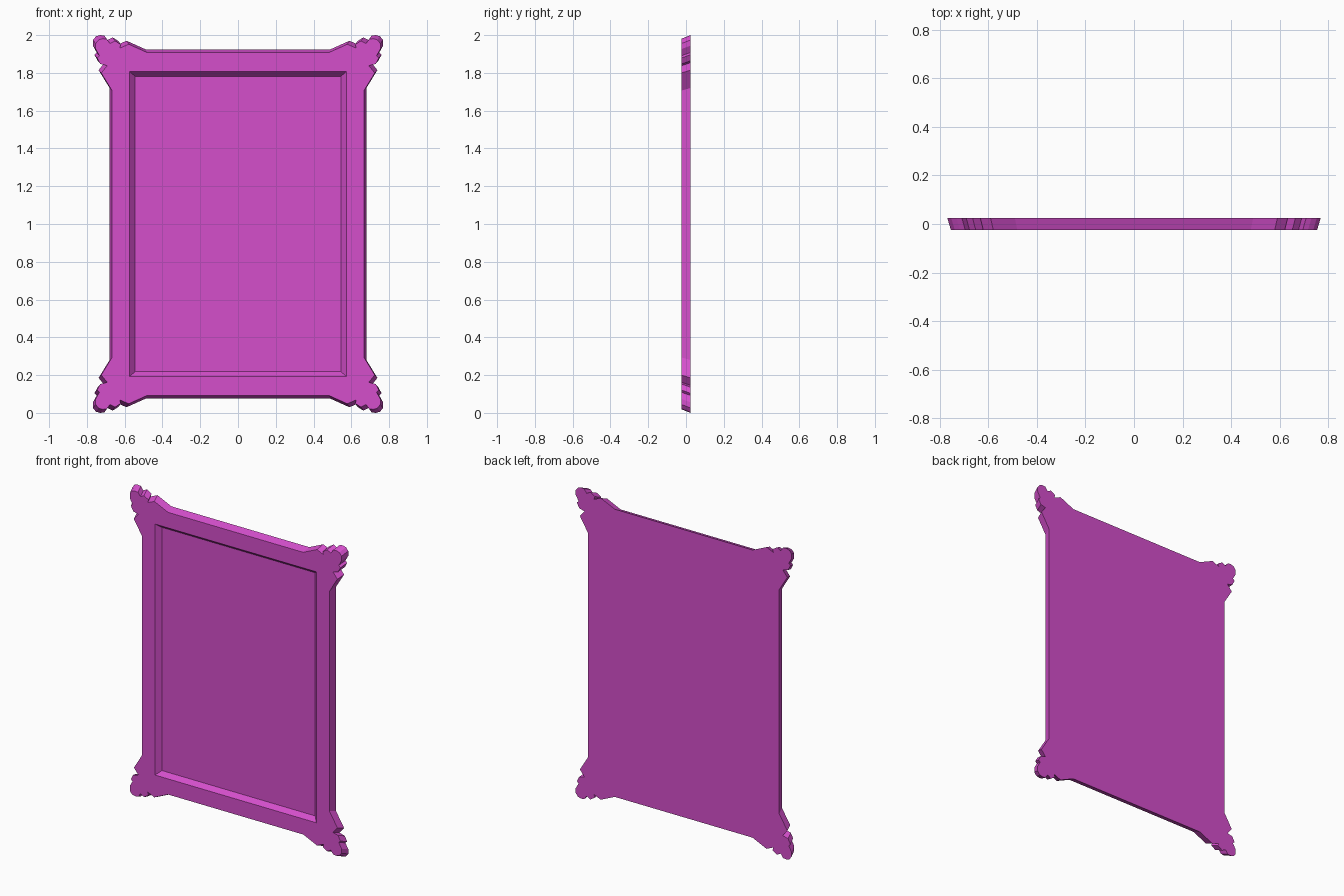
import bpy
import bmesh

cube = bpy.data.objects.get("Cube")
if cube:
    bpy.data.objects.remove(cube, do_unlink=True)

FRONT, BACK, FLOOR = -0.024, 0.024, 0.006
TAPER = 0.981          # the front outline is slightly smaller than the back
CENTRE_Z = 1.0

# One ornamental corner, from the top rail round to the side rail
CORNER = [(0.49, 0.925), (0.59, 0.97), (0.638, 0.949), (0.632, 0.968),
          (0.664, 0.988), (0.69, 0.974), (0.708, 0.998), (0.73, 1.0),
          (0.752, 0.994), (0.768, 0.974), (0.768, 0.944), (0.748, 0.908),
          (0.76, 0.896), (0.743, 0.864), (0.706, 0.854), (0.738, 0.815),
          (0.68, 0.72)]
TIP = 8
SIGNS = [(1, 1), (1, -1), (-1, -1), (-1, 1)]

magenta = bpy.data.materials.new("magenta")
magenta.use_nodes = True
colour = (0.66, 0.077, 0.6, 1.0)
magenta.diffuse_color = colour
magenta.node_tree.nodes["Principled BSDF"].inputs["Base Color"].default_value = colour

# Mirror the corner into a full outline, remembering each corner's tip
outline, tips = [], []
for sx, sz in SIGNS:
    flip = sx * sz < 0
    points = [(sx * x, sz * z) for x, z in CORNER]
    tips.append(len(outline) + (len(points) - 1 - TIP if flip else TIP))
    outline += points[::-1] if flip else points

bm = bmesh.new()


def ring(points, y, scale=1.0):
    return [bm.verts.new((x * scale, y, CENTRE_Z + z * scale)) for x, z in points]


def bridge(a, b):
    for i in range(len(a)):
        j = (i + 1) % len(a)
        bm.faces.new((a[i], a[j], b[j], b[i]))


def rectangle(half_x, half_z, y):
    return ring([(sx * half_x, sz * half_z) for sx, sz in SIGNS], y)


back = ring(outline, BACK)
front = ring(outline, FRONT, TAPER)
opening = rectangle(0.574, 0.807, FRONT)
floor = rectangle(0.545, 0.782, FLOOR)

# Back panel, tapered outer edge, bevelled recess and its floor
bm.faces.new(back)
bridge(back, front)
bridge(opening, floor)
bm.faces.new(floor)

# Front of the frame: one flat piece per rail, mitred at the corner tips
count = len(outline)
for k in range(4):
    start, end = tips[k], tips[(k + 1) % 4]
    if end < start:
        end += count
    rail = [front[i % count] for i in range(start, end + 1)]
    bm.faces.new(rail + [opening[(k + 1) % 4], opening[k]])

bmesh.ops.recalc_face_normals(bm, faces=bm.faces)
mesh = bpy.data.meshes.new("picture_frame")
bm.to_mesh(mesh)
bm.free()
mesh.materials.append(magenta)
frame = bpy.data.objects.new("picture_frame", mesh)
bpy.context.collection.objects.link(frame)
